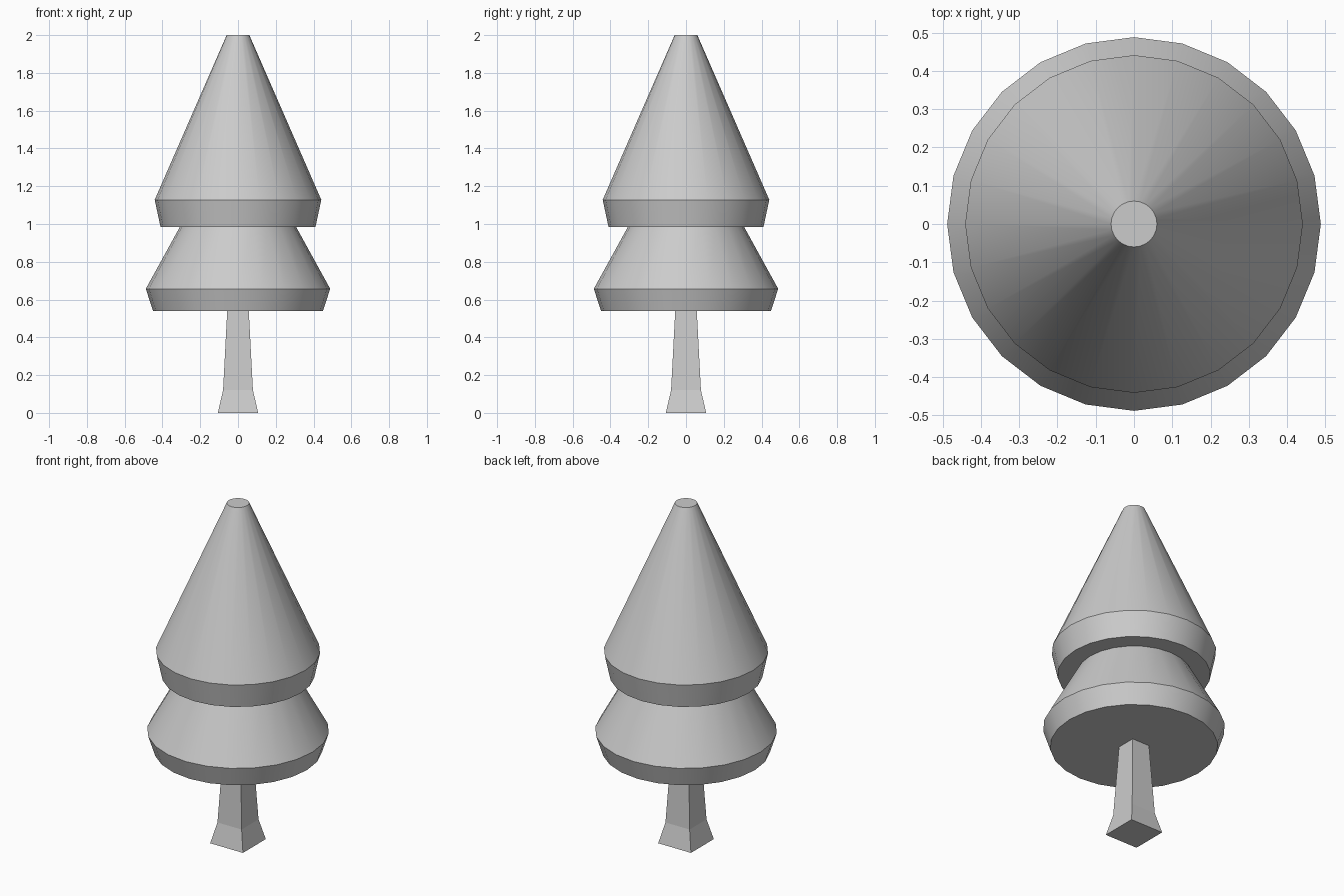
import bpy, bmesh, math

if "Cube" in bpy.data.objects:
    bpy.data.objects.remove(bpy.data.objects["Cube"])


def stacked_rings(name, profile, sides, start=0.0):
    """Closed solid from (radius, z) rings with capped ends."""
    bm = bmesh.new()
    rings = []
    for r, z in profile:
        angles = [start + 2 * math.pi * i / sides for i in range(sides)]
        rings.append([bm.verts.new((r * math.cos(a), r * math.sin(a), z)) for a in angles])
    for low, high in zip(rings, rings[1:]):
        for i in range(sides):
            j = (i + 1) % sides
            bm.faces.new((low[i], low[j], high[j], high[i]))
    bm.faces.new(rings[0][::-1])
    bm.faces.new(rings[-1])
    mesh = bpy.data.meshes.new(name)
    bm.to_mesh(mesh)
    bm.free()
    obj = bpy.data.objects.new(name, mesh)
    bpy.context.collection.objects.link(obj)
    return obj


# Square trunk with flared foot (half widths turned into corner radii)
trunk = [(0.107, 0.0), (0.079, 0.12), (0.057, 0.54)]
stacked_rings("trunk", [(w * math.sqrt(2), z) for w, z in trunk], 4, math.pi / 4)

# Two-tier foliage, 24 sides, one continuous profile
foliage = stacked_rings("foliage", [
    (0.45, 0.54), (0.488, 0.657), (0.308, 0.984),
    (0.41, 0.984), (0.441, 1.128), (0.06, 2.0)], 24)

# Smooth around the cones, sharp at the rims
bpy.context.view_layer.objects.active = foliage
foliage.select_set(True)
bpy.ops.object.shade_smooth_by_angle(angle=math.radians(30))
